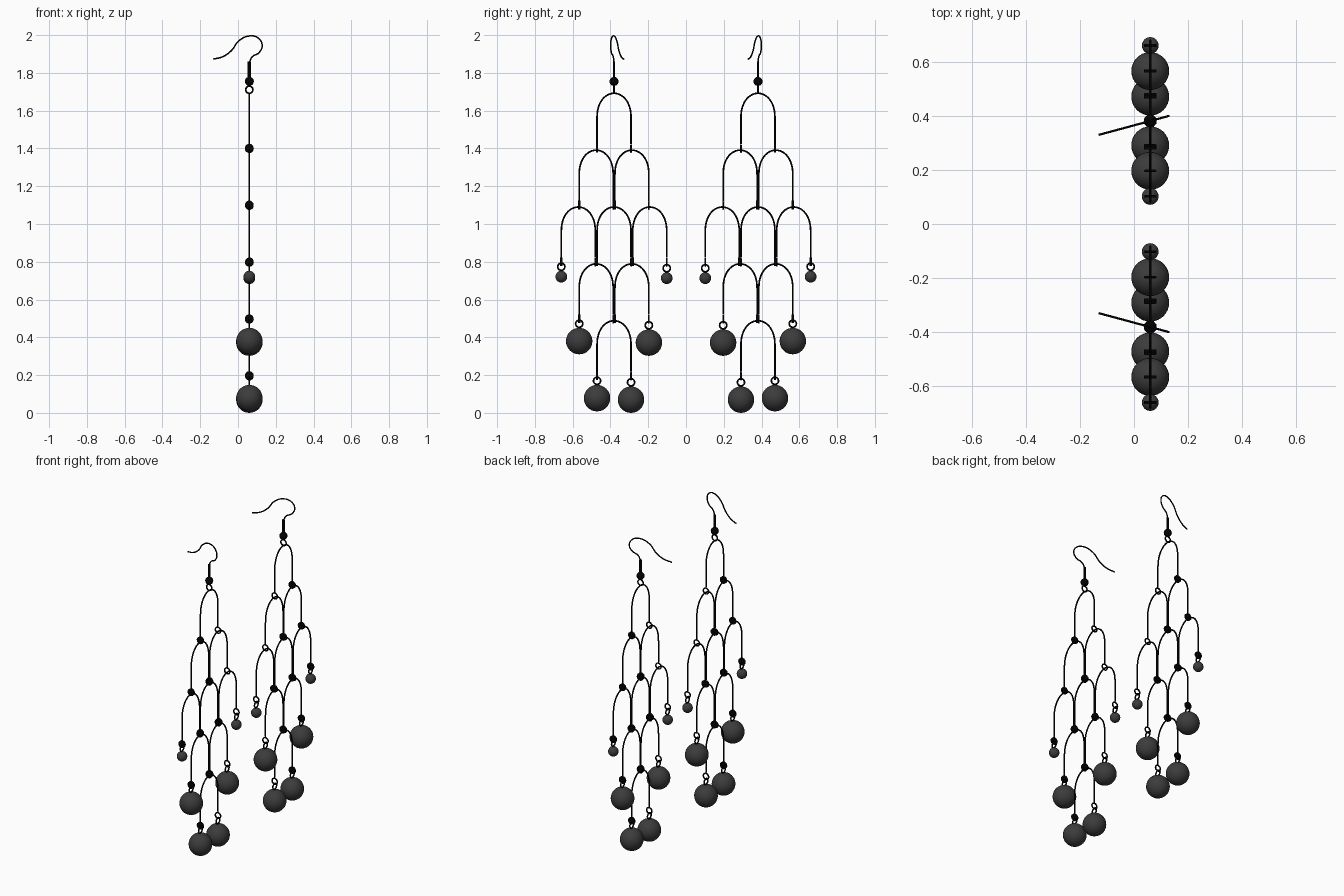
import bpy, math
from mathutils import Vector

if bpy.data.objects.get("Cube"):
    bpy.data.objects.remove(bpy.data.objects["Cube"])

X = 0.06            # plane in which the pair hangs
CENTRE = 0.381      # distance of each earring from the middle
STEP = 0.0945       # sideways spacing of the arches
DROP = 0.301        # height of one tier
HALF = 0.09         # half width of an arch
WIRE = 0.0045


def make_material(name, value, rough):
    m = bpy.data.materials.new(name)
    m.use_nodes = True
    colour = (value, value, value, 1)
    m.diffuse_color = colour
    node = m.node_tree.nodes["Principled BSDF"]
    node.inputs["Base Color"].default_value = colour
    node.inputs["Roughness"].default_value = rough
    return m


black = make_material("black wire", 0.001, 0.5)
grey = make_material("dark grey bead", 0.045, 0.5)


def finish(ob, name, mat):
    ob.name = name
    ob.data.name = name
    ob.data.materials.clear()
    ob.data.materials.append(mat)
    ob.data.shade_smooth()


def wire(name, points, radius=WIRE, kind='POLY'):
    """Round wire through the points, turned into a mesh."""
    cu = bpy.data.curves.new(name, 'CURVE')
    cu.dimensions = '3D'
    cu.bevel_depth = radius
    cu.bevel_resolution = 2
    cu.use_fill_caps = True
    cu.resolution_u = 6
    sp = cu.splines.new(kind)
    if kind == 'BEZIER':
        sp.bezier_points.add(len(points) - 1)
        for bp, p in zip(sp.bezier_points, points):
            bp.co = p
            bp.handle_left_type = bp.handle_right_type = 'AUTO'
    else:
        sp.points.add(len(points) - 1)
        for cp, p in zip(sp.points, points):
            cp.co = (*p, 1)
    temp = bpy.data.objects.new(name + "_curve", cu)
    bpy.context.collection.objects.link(temp)
    deps = bpy.context.evaluated_depsgraph_get()
    mesh = bpy.data.meshes.new_from_object(temp.evaluated_get(deps))
    bpy.data.objects.remove(temp)
    ob = bpy.data.objects.new(name, mesh)
    bpy.context.collection.objects.link(ob)
    finish(ob, name, black)


def ball(name, loc, radius, mat, segments=32):
    bpy.ops.mesh.primitive_uv_sphere_add(segments=segments, ring_count=segments // 2,
                                         radius=radius, location=loc)
    finish(bpy.context.object, name, mat)


def ring(name, loc, rotation, radius=0.019):
    bpy.ops.mesh.primitive_torus_add(location=loc, rotation=rotation, major_radius=radius,
                                     minor_radius=WIRE, major_segments=20, minor_segments=8)
    finish(bpy.context.object, name, black)


def disc(name, loc):
    bpy.ops.mesh.primitive_cylinder_add(vertices=20, radius=0.023, depth=0.012,
                                        location=loc, rotation=(math.pi / 2, 0, 0))
    finish(bpy.context.object, name, black)
    bpy.ops.object.shade_smooth_by_angle(angle=math.radians(40))


FACE_FRONT = (math.pi / 2, 0, 0)
FACE_SIDE = (0, math.pi / 2, 0)

# Arch positions in each tier, in steps from the centre line
tiers = [(0,), (-1, 1), (-2, 0, 2), (-1, 1), (0,)]


def arch(label, y, top, side):
    """Rounded arch with a closed coil on its outer leg and an open loop on the inner."""
    bend = 0.13
    end = top - 0.268
    pts = [(X, y - HALF, end)]
    for i in range(25):
        a = math.pi * (1 - i / 24)
        pts.append((X, y + HALF * math.cos(a),
                    top - bend + bend * math.sin(a) ** 0.9 if 0 < i < 24 else top - bend))
    pts.append((X, y + HALF, end))
    wire(label + "_arch", pts)
    disc(label + "_outer_coil", (X, y + side * HALF, top - 0.29))
    ring(label + "_inner_loop", (X, y - side * HALF, top - 0.293), FACE_FRONT)


def drop(label, y, z, radius):
    """Hanging ball with its small ring."""
    ball(label + "_ball", (X, y, z), radius, grey)
    ring(label + "_ball_ring", (X, y, z + radius + 0.022), FACE_SIDE)


# Ear hook outline as seen from the front
hook = [(-0.13, 1.873), (-0.08, 1.886), (-0.035, 1.918), (0.005, 1.97), (0.065, 1.996),
        (0.11, 1.982), (0.128, 1.945), (0.112, 1.908), (0.075, 1.885), (X, 1.855)]

for side, earring in ((1, "back"), (-1, "front")):
    c = side * CENTRE

    # Hook, doubled shank, bead and top link
    wire(earring + "_ear_hook",
         [(x, c + side * 0.27 * (x - X), z) for x, z in hook], WIRE * 0.9, 'BEZIER')
    for k in (-1, 1):
        wire(f"{earring}_shank_{k}", [(X + k * 0.004, c, 1.86), (X + k * 0.004, c, 1.73)])
    ball(earring + "_hook_bead", (X, c, 1.755), 0.024, black, 20)
    ring(earring + "_hook_link", (X, c, 1.711), FACE_FRONT)

    # Tiers of linked arches
    for t, spots in enumerate(tiers):
        for s in spots:
            arch(f"{earring}_tier{t + 1}_{s + 3}", c + s * STEP, 1.692 - DROP * t, side)

    # Hanging balls on the free legs: tier index, steps, height, radius
    for t, s, z, r in ((2, 2, 0.717, 0.031), (3, 1, 0.376, 0.07), (4, 0, 0.074, 0.07)):
        for k in (-1, 1):
            y = c + k * (s * STEP + HALF)
            lift = 0.004 if k == side else -0.004
            drop(f"{earring}_tier{t + 1}_{'outer' if k == side else 'inner'}", y, z + lift, r)
